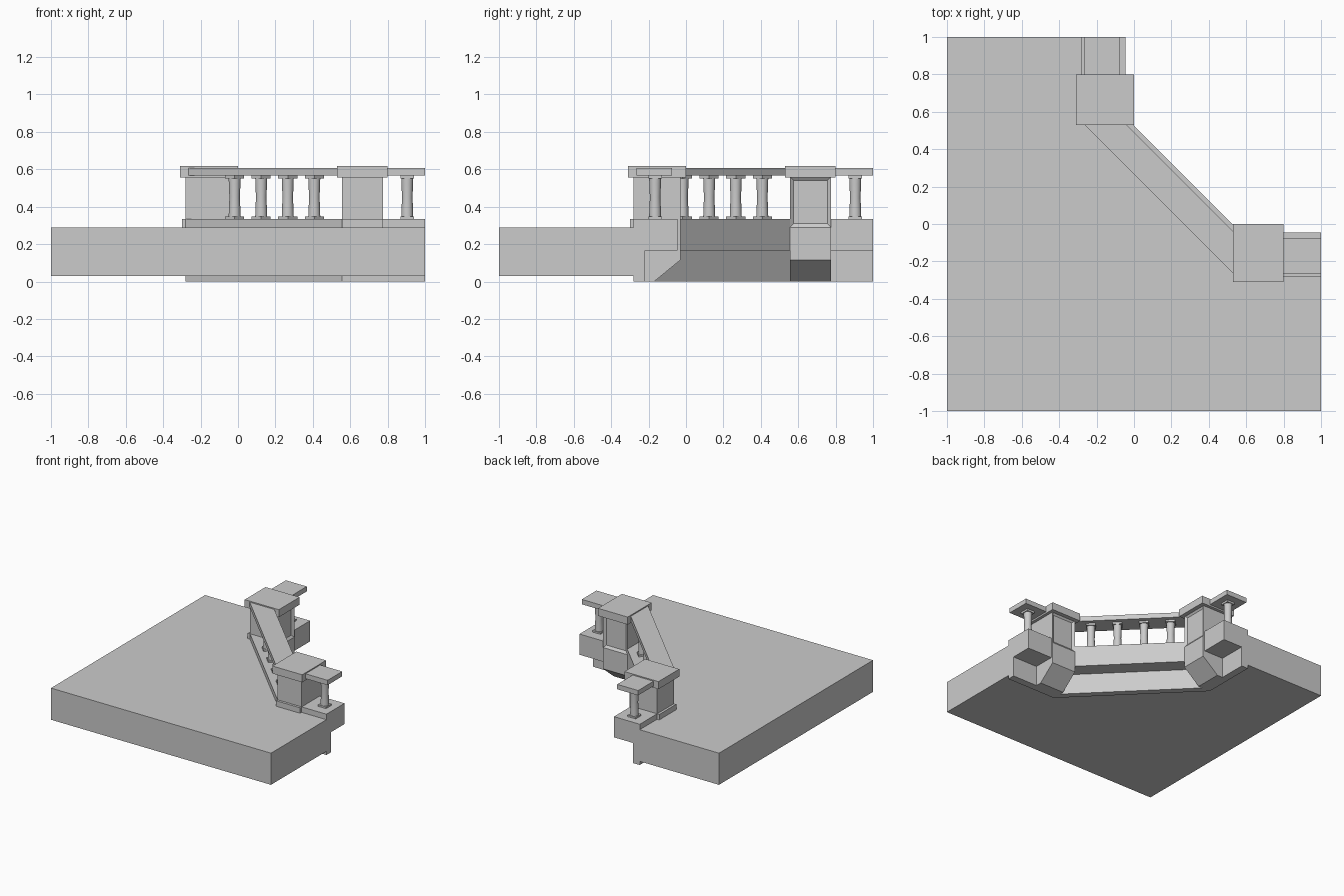
import bpy, bmesh, math

if "Cube" in bpy.data.objects:
    bpy.data.objects.remove(bpy.data.objects["Cube"])


def finish(name, bm):
    bmesh.ops.recalc_face_normals(bm, faces=bm.faces[:])
    me = bpy.data.meshes.new(name)
    bm.to_mesh(me)
    bm.free()
    ob = bpy.data.objects.new(name, me)
    bpy.context.collection.objects.link(ob)
    return ob


def prism(bm, base, offset):
    """Solid from a planar 3D polygon pushed along offset."""
    face = bm.faces.new([bm.verts.new(p) for p in base])
    top = bmesh.ops.extrude_face_region(bm, geom=[face], use_keep_orig=True)
    verts = [v for v in top["geom"] if isinstance(v, bmesh.types.BMVert)]
    bmesh.ops.translate(bm, verts=verts, vec=offset)


def plan(name, pts, z0, z1):
    bm = bmesh.new()
    prism(bm, [(x, y, z0) for x, y in pts], (0, 0, z1 - z0))
    return finish(name, bm)


def swap(pts):
    """Mirror a plan outline across the corner diagonal."""
    return [(y, x) for x, y in pts]


def rect(x0, x1, y0, y1):
    return [(x0, y0), (x1, y0), (x1, y1), (x0, y1)]


def edge(y, bend):
    """Line that follows the straight, diagonal and straight runs."""
    half = [(1, y), (bend, y)]
    return half + swap(half)[::-1]


# Floor and the stepped curb around its cut corner
inner = edge(-0.28, 0.555)
plan("floor_slab", [(-1, 1), (-1, -1), (1, -1)] + inner, 0.03, 0.29)
plan("lower_curb", inner + edge(-0.22, 0.57)[::-1], 0, 0.165)
plan("upper_curb", inner + edge(-0.045, 0.57)[::-1], 0.165, 0.335)

# Diagonal handrail
plan("diagonal_rail", [(0.555, -0.29), (0.555, -0.065),
                       (-0.065, 0.555), (-0.29, 0.555)], 0.568, 0.608)


def pillar_body(name, mirrored):
    bm = bmesh.new()
    # Recessed panel on the outer face
    prism(bm, [(x, y, 0.29) for x, y in rect(0.555, 0.775, -0.28, -0.03)], (0, 0, 0.27))
    bmesh.ops.recalc_face_normals(bm, faces=bm.faces[:])
    bm.normal_update()
    outer = [f for f in bm.faces if f.normal.y > 0.9]
    panel_rim = bmesh.ops.inset_region(bm, faces=outer, thickness=0.028, depth=0)
    bmesh.ops.translate(bm, verts=outer[0].verts[:], vec=(0, -0.015, 0))
    # Lower bracket with sloping underside
    prof = [(-0.28, 0), (-0.17, 0), (-0.03, 0.115), (-0.03, 0.29), (-0.28, 0.29)]
    prism(bm, [(0.555, y, z) for y, z in prof], (0.22, 0, 0))
    if mirrored:
        for v in bm.verts:
            v.co.x, v.co.y = v.co.y, v.co.x
    finish(name, bm)


# Pillars, caps, plinths and short straight rails on both sides
for side, m in (("right", False), ("back", True)):
    pillar_body(side + "_pillar", m)
    for part, r, z0, z1 in (
            ("pillar_cap", rect(0.53, 0.80, -0.31, 0), 0.555, 0.617),
            ("pillar_plinth", rect(0.555, 0.775, -0.30, -0.05), 0.29, 0.335),
            ("short_rail", rect(0.775, 1, -0.265, -0.075), 0.568, 0.608)):
        plan(f"{side}_{part}", swap(r) if m else r, z0, z1)


def baluster(name, x, y, turn):
    # Turned shaft with a slight waist
    rings = [(0.032, 0.345), (0.031, 0.38), (0.028, 0.45), (0.031, 0.52), (0.032, 0.555)]
    n = 20
    bm = bmesh.new()
    loops = [[bm.verts.new((x + r * math.cos(2 * math.pi * i / n),
                            y + r * math.sin(2 * math.pi * i / n), z))
              for i in range(n)] for r, z in rings]
    for a, b in zip(loops, loops[1:]):
        for i in range(n):
            j = (i + 1) % n
            bm.faces.new((a[i], a[j], b[j], b[i]))
    # Square foot and capital plates
    d = 0.036 * math.sqrt(2)
    for z0, z1 in ((0.333, 0.348), (0.552, 0.57)):
        base = [(x + d * math.cos(turn + math.pi / 4 + k * math.pi / 2),
                 y + d * math.sin(turn + math.pi / 4 + k * math.pi / 2), z0)
                for k in range(4)]
        prism(bm, base, (0, 0, z1 - z0))
    ob = finish(name, bm)
    bpy.ops.object.select_all(action="DESELECT")
    ob.select_set(True)
    bpy.context.view_layer.objects.active = ob
    bpy.ops.object.shade_smooth_by_angle(angle=math.radians(35))


# Balusters: four on the diagonal, one on each straight run
for i in range(4):
    bx = -0.018 + i * 0.142
    baluster(f"diagonal_baluster_{i + 1}", bx, 0.39 - bx, math.pi / 4)
baluster("right_baluster", 0.905, -0.165, 0)
baluster("back_baluster", -0.165, 0.905, 0)
